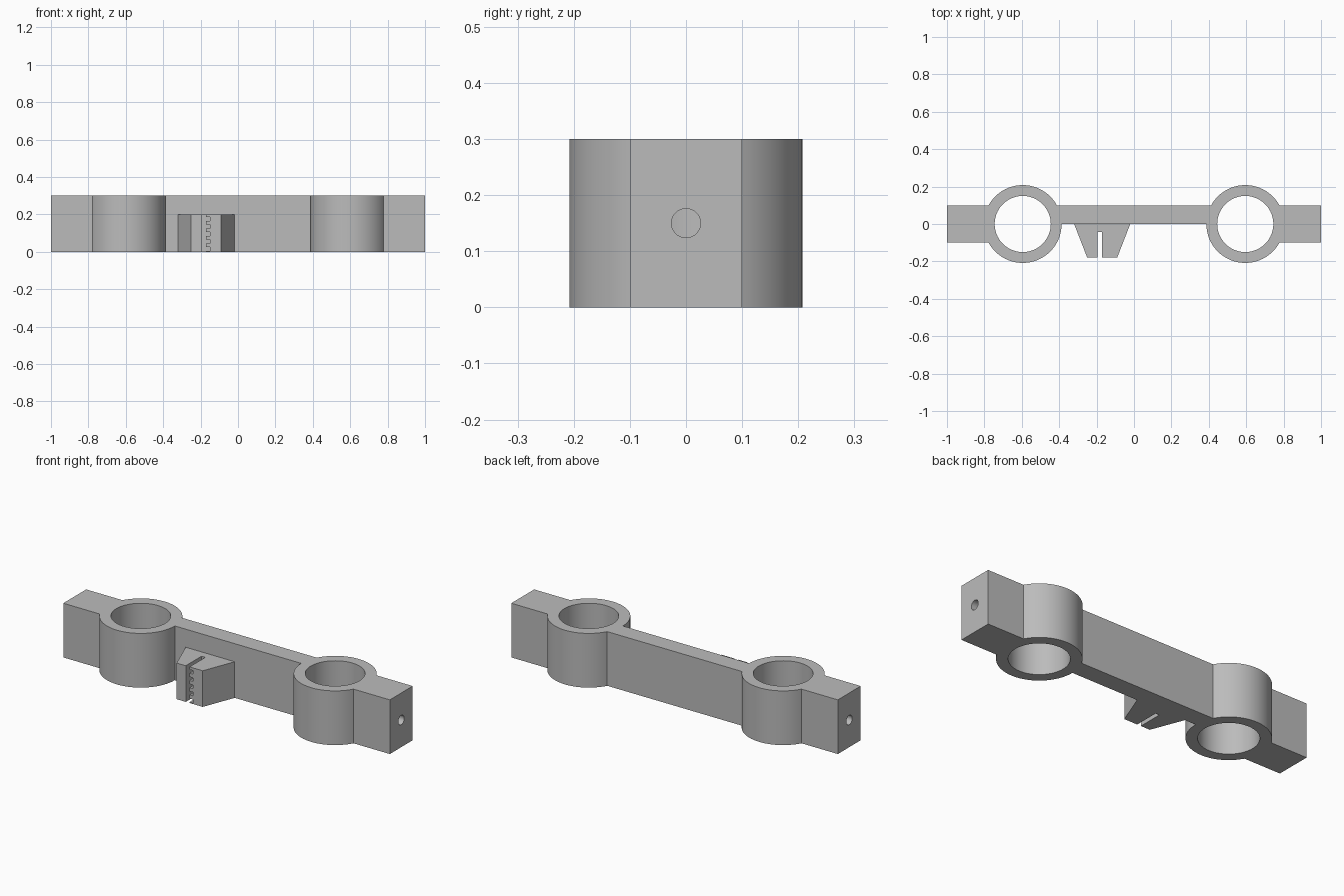
import bpy, bmesh, math
from mathutils import Matrix, Vector

if "Cube" in bpy.data.objects:
    bpy.data.objects.remove(bpy.data.objects["Cube"], do_unlink=True)

HEIGHT = 0.30
RING_X, RING_R, BORE_R = 0.595, 0.208, 0.15
ARM = 0.10            # half depth of the end arms
HOLE_R = 0.026

grey = bpy.data.materials.new("plain grey")
grey.use_nodes = True
colour = (0.5, 0.5, 0.5, 1)
grey.diffuse_color = colour
grey.node_tree.nodes["Principled BSDF"].inputs["Base Color"].default_value = colour


def make(name, bm):
    bmesh.ops.recalc_face_normals(bm, faces=bm.faces)
    mesh = bpy.data.meshes.new(name)
    bm.to_mesh(mesh)
    bm.free()
    mesh.materials.append(grey)
    ob = bpy.data.objects.new(name, mesh)
    bpy.context.collection.objects.link(ob)
    return ob


def extrude(name, outline, height):
    bm = bmesh.new()
    face = bm.faces.new([bm.verts.new((x, y, 0)) for x, y in outline])
    out = bmesh.ops.extrude_face_region(bm, geom=[face])
    top = [v for v in out["geom"] if isinstance(v, bmesh.types.BMVert)]
    bmesh.ops.translate(bm, verts=top, vec=(0, 0, height))
    return make(name, bm)


def cylinder(name, radius, depth, centre, axis="Z", segments=96):
    bm = bmesh.new()
    turn = Matrix.Rotation(math.pi / 2, 4, "Y") if axis == "X" else Matrix()
    bmesh.ops.create_cone(bm, cap_ends=True, segments=segments, radius1=radius,
                          radius2=radius, depth=depth,
                          matrix=Matrix.Translation(centre) @ turn)
    return make(name, bm)


def box(name, low, high):
    bm = bmesh.new()
    low, high = Vector(low), Vector(high)
    bmesh.ops.create_cube(bm, size=1, matrix=Matrix.Translation((low + high) / 2)
                          @ Matrix.Diagonal((high - low).to_4d()))
    return make(name, bm)


def cut(target, cutters):
    bpy.context.view_layer.objects.active = target
    for cutter in cutters:
        mod = target.modifiers.new("cut", "BOOLEAN")
        mod.operation, mod.solver, mod.object = "DIFFERENCE", "EXACT", cutter
        bpy.ops.object.modifier_apply(modifier=mod.name)
        bpy.data.objects.remove(cutter, do_unlink=True)


def arc(start, end, steps):
    angles = [start + (end - start) * i / steps for i in range(steps + 1)]
    return [(RING_X + RING_R * math.cos(a), RING_R * math.sin(a)) for a in angles]


# Bar with two bearing rings and square end arms, drawn as one mirrored outline
join = math.asin(ARM / RING_R)
half = arc(math.pi, 2 * math.pi - join, 44)
half += [(1, -ARM), (1, ARM)]
half += arc(join, math.pi - join, 36)
body = extrude("bearing_bar", half + [(-x, y) for x, y in reversed(half)], HEIGHT)

# Upright bearing bores and sideways screw holes through the arms
cutters = []
for side in (-1, 1):
    cutters.append(cylinder("bore_cutter", BORE_R, 1, (side * RING_X, 0, HEIGHT / 2)))
    cutters.append(cylinder("screw_cutter", HOLE_R, 0.5,
                            (side * (RING_X + 0.25), 0, HEIGHT / 2), "X", 32))
cut(body, cutters)

# Tapered belt clamp with a narrow slot
clamp = extrude("belt_clamp", [
    (-0.32, 0), (-0.25, -0.18), (-0.194, -0.18), (-0.194, -0.042),
    (-0.171, -0.042), (-0.171, -0.18), (-0.09, -0.18), (-0.02, 0)], 0.20)

# Belt tooth grooves along one wall of the slot
cut(clamp, [box("groove_cutter", (-0.18, -0.2, 0.005 + 0.04 * i),
                (-0.149, -0.042, 0.025 + 0.04 * i)) for i in range(5)])

for ob in (body, clamp):
    bpy.ops.object.select_all(action="DESELECT")
    ob.select_set(True)
    bpy.context.view_layer.objects.active = ob
    bpy.ops.object.shade_smooth_by_angle(angle=math.radians(25))
